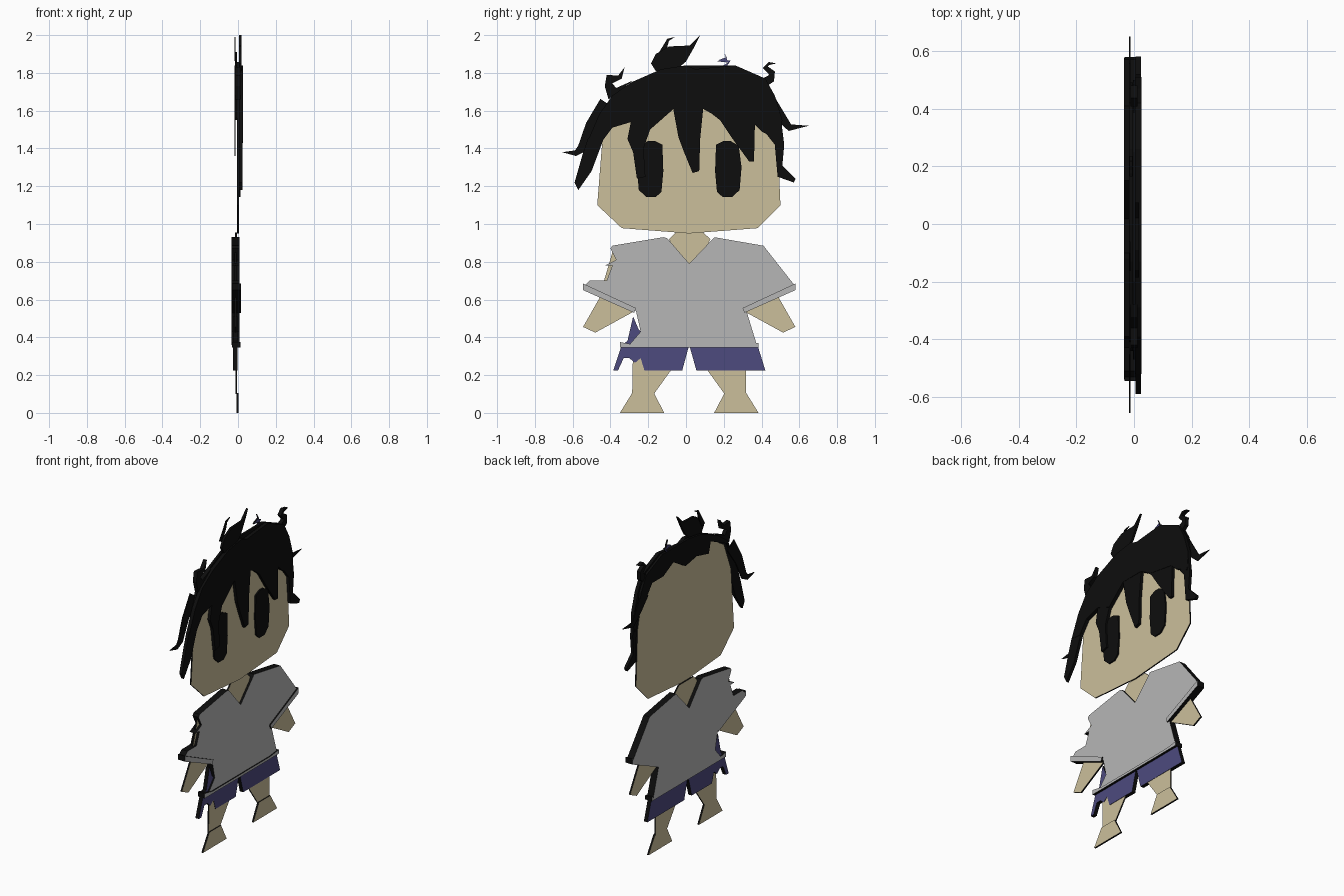
import bpy, bmesh
from mathutils import Vector

MID = 0.017  # the body's mirror line in y


def mat(name, rgb):
    m = bpy.data.materials.new(name)
    m.diffuse_color = (*rgb, 1)
    return m


skin = mat("skin", (0.60, 0.52, 0.33))
grey = mat("shirt grey", (0.47, 0.47, 0.47))
blue = mat("shorts blue", (0.074, 0.069, 0.21))
black = mat("hair black", (0.004, 0.004, 0.004))


def flip(pts):
    return [(2 * MID - y, z) for y, z in pts]


def plate(name, pts, x0, x1, face):
    """Cut-out: a (y, z) outline extruded along x, with a black rim."""
    bm = bmesh.new()
    back = [bm.verts.new((x0, y, z)) for y, z in pts]
    front = [bm.verts.new((x1, y, z)) for y, z in pts]
    bm.faces.new(back)
    bm.faces.new(front)
    n = len(pts)
    for i in range(n):
        j = (i + 1) % n
        bm.faces.new((back[i], back[j], front[j], front[i]))
    bmesh.ops.recalc_face_normals(bm, faces=bm.faces)
    for f in bm.faces:
        f.material_index = 0 if abs(f.normal.x) > 0.5 else 1
    me = bpy.data.meshes.new(name)
    bm.to_mesh(me)
    bm.free()
    me.materials.append(face)
    me.materials.append(black)
    ob = bpy.data.objects.new(name, me)
    bpy.context.collection.objects.link(ob)
    return ob


def pair(name, pts, x0, x1, face):
    plate(name + "_left", pts, x0, x1, face)
    plate(name + "_right", flip(pts), x0, x1, face)


def wisp(name, spine, width, x0, x1, face):
    """Tapered strand that follows a (y, z) path to a point."""
    p = [Vector(s) for s in spine]
    a, b = [], []
    for i in range(len(p) - 1):
        d = (p[i + 1] - p[max(i - 1, 0)]).normalized()
        w = width * (1 - i / (len(p) - 1)) ** 0.7 / 2
        off = Vector((-d.y, d.x)) * w
        a.append(tuple(p[i] + off))
        b.append(tuple(p[i] - off))
    plate(name, a + [tuple(p[-1])] + b[::-1], x0, x1, face)


# Head, eyes and neck
plate("head", [(-.47, 1.10), (-.34, .978), (MID, .95), (.38, .978), (.50, 1.10),
               (.485, 1.45), (.43, 1.68), (.25, 1.78), (-.2, 1.76), (-.37, 1.66),
               (-.44, 1.48)], -.004, .004, skin)
pair("eye", [(-.25, 1.18), (-.21, 1.143), (-.16, 1.143), (-.13, 1.17), (-.12, 1.28),
             (-.125, 1.42), (-.165, 1.44), (-.20, 1.44), (-.245, 1.415), (-.26, 1.30)],
     .004, .013, black)
plate("neck", [(-.09, .92), (-.055, .955), (.09, .955), (.13, .92), (.04, .74), (0, .74)],
      -.015, -.006, skin)

# Front hair: crown, then the fringe and side locks
plate("hair_crown", [(-.52, 1.44), (-.46, 1.58), (-.39, 1.68), (-.29, 1.75), (-.13, 1.82),
                     (0, 1.84), (.05, 1.82), (.26, 1.84), (.42, 1.77), (.47, 1.68),
                     (.51, 1.55), (.50, 1.44), (.40, 1.49), (.36, 1.53), (.18, 1.56),
                     (.09, 1.61), (-.065, 1.61), (-.19, 1.50), (-.29, 1.54),
                     (-.39, 1.51), (-.45, 1.43)], .004, .026, black)
locks = [
    [(-.52, 1.45), (-.55, 1.36), (-.59, 1.22), (-.57, 1.18), (-.50, 1.28), (-.44, 1.44), (-.44, 1.55)],
    [(-.28, 1.60), (-.31, 1.45), (-.28, 1.38), (-.26, 1.24), (-.215, 1.25), (-.225, 1.40), (-.19, 1.50), (-.065, 1.61)],
    [(-.075, 1.65), (-.04, 1.46), (-.01, 1.38), (.035, 1.27), (.07, 1.28), (.075, 1.45), (.095, 1.65)],
    [(.09, 1.62), (.18, 1.55), (.24, 1.46), (.335, 1.33), (.36, 1.33), (.365, 1.54), (.3, 1.65)],
    [(.36, 1.56), (.47, 1.42), (.485, 1.25), (.57, 1.22), (.58, 1.24), (.51, 1.31), (.52, 1.42), (.50, 1.58)],
]
for i, pts in enumerate(locks):
    plate(f"hair_lock_{i + 1}", pts, .006, .024, black)

# Back of the hair
plate("hair_back", [(-.44, 1.56), (-.39, 1.68), (-.29, 1.75), (-.13, 1.82), (0, 1.84),
                    (.26, 1.84), (.42, 1.77), (.47, 1.68), (.49, 1.55), (.44, 1.60),
                    (.36, 1.70), (.25, 1.70), (.15, 1.75), (.03, 1.68), (-.08, 1.70),
                    (-.2, 1.67), (-.22, 1.74), (-.39, 1.66)], -.018, -.004, black)

# Stray tufts and wisps
plate("top_tuft", [(-.16, 1.81), (-.185, 1.85), (-.16, 1.90), (-.09, 1.94), (.02, 1.945),
                   (.075, 2.0), (.04, 1.93), (0, 1.86), (-.06, 1.81)], .004, .018, black)
wisp("top_wisp", [(-.15, 1.87), (-.11, 1.94), (-.095, 1.975), (-.06, 1.99)], .03, -.018, -.012, black)
plate("side_tuft", [(-.41, 1.66), (-.43, 1.73), (-.42, 1.79), (-.36, 1.785), (-.325, 1.83),
                    (-.34, 1.77), (-.39, 1.745), (-.37, 1.72), (-.28, 1.76)], -.012, .012, black)
wisp("right_curl", [(.40, 1.74), (.45, 1.77), (.455, 1.80), (.42, 1.83), (.44, 1.85), (.48, 1.85)],
     .05, -.012, .012, black)
wisp("blue_curl", [(.20, 1.83), (.23, 1.86), (.17, 1.865), (.215, 1.88), (.20, 1.91)],
     .02, -.016, -.006, blue)
wisp("left_wisp", [(-.42, 1.64), (-.50, 1.52), (-.55, 1.40), (-.585, 1.375), (-.655, 1.38)],
     .08, -.018, -.012, black)
wisp("right_wisp", [(.43, 1.66), (.49, 1.58), (.55, 1.51), (.65, 1.52)], .08, -.018, -.012, black)

# Shirt with one torn sleeve, then cuffs and hem
plate("shirt", [(-.39, .885), (-.12, .93), (-.10, .925), (MID, .79), (.15, .93), (.41, .885),
                (.575, .675), (.32, .54), (.375, .36), (-.30, .36), (-.24, .43), (-.265, .54),
                (-.54, .67), (-.51, .70), (-.42, .70), (-.39, .78), (-.43, .78), (-.37, .81),
                (-.40, .87)], -.035, .007, grey)
pair("cuff", [(-.545, .685), (-.545, .65), (-.275, .53), (-.265, .555)], -.033, .015, grey)
plate("hem", [(-.35, .375), (-.35, .345), (.385, .345), (.385, .37), (.30, .36), (-.27, .36)],
      -.033, .014, grey)

# Arms and the shoulder showing through the tear
pair("arm", [(-.545, .455), (-.48, .425), (-.27, .54), (-.30, .60), (-.44, .64)],
     -.018, -.008, skin)
plate("shoulder", [(-.39, .85), (-.35, .80), (-.37, .68), (-.44, .68), (-.41, .78)],
      -.018, -.008, skin)

# Shorts, one leg torn
plate("shorts_right", [(MID, .36), (.055, .225), (.42, .225), (.375, .37)], -.026, -.002, blue)
plate("shorts_left", [(MID, .36), (-.02, .225), (-.22, .225), (-.24, .29), (-.27, .265),
                      (-.30, .29), (-.33, .29), (-.36, .225), (-.385, .225), (-.34, .36),
                      (-.31, .38), (-.28, .51), (-.25, .44), (-.22, .42), (-.22, .36)],
      -.026, -.002, blue)

# Legs and feet
pair("leg", [(-.28, .36), (-.06, .36), (-.08, .225), (-.17, .10), (-.285, .10)],
     -.012, -.004, skin)
pair("foot", [(-.285, .105), (-.17, .105), (-.115, 0), (-.35, 0)], -.009, .002, skin)
